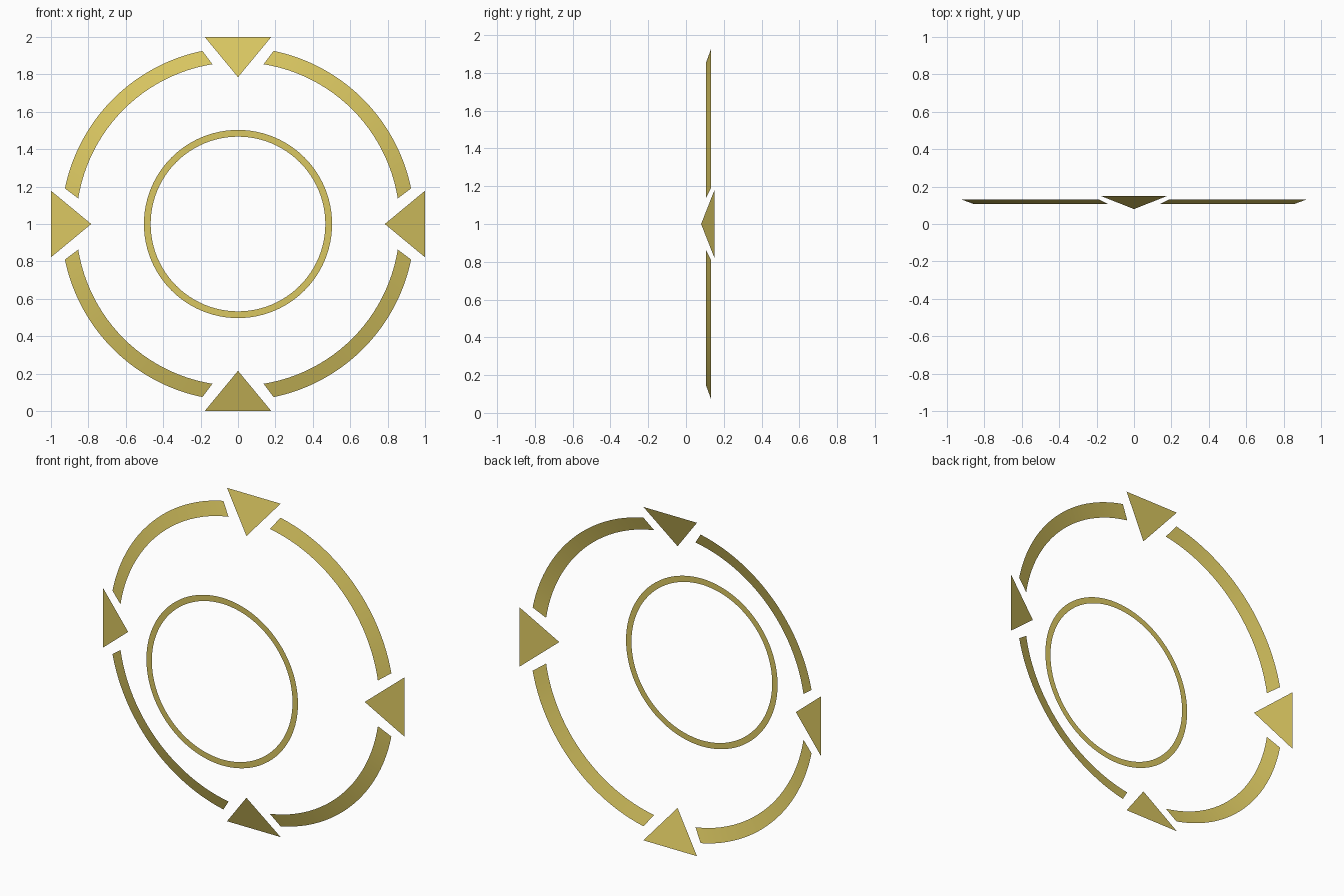
import bpy
import bmesh
from math import sin, cos, radians, pi

cube = bpy.data.objects.get("Cube")
if cube:
    bpy.data.objects.remove(cube, do_unlink=True)

gold = bpy.data.materials.new("gold")
gold.use_nodes = True
gold.diffuse_color = (0.70, 0.57, 0.12, 1)
gold.node_tree.nodes["Principled BSDF"].inputs["Base Color"].default_value = gold.diffuse_color


def dish_y(r):
    """Depth of the shallow cone that the outer parts lie on."""
    return 0.15 - (1 - r) * 0.326


def polar(r, angle, y):
    """Point at a clockwise angle from the top of the circle."""
    return (r * sin(angle), y, 1 + r * cos(angle))


def make_object(name, bm, smooth=False):
    # turn every sheet towards the front
    bm.normal_update()
    for f in bm.faces:
        if f.normal.y > 0:
            f.normal_flip()
    mesh = bpy.data.meshes.new(name)
    bm.to_mesh(mesh)
    bm.free()
    mesh.materials.append(gold)
    if smooth:
        mesh.shade_smooth()
    obj = bpy.data.objects.new(name, mesh)
    bpy.context.collection.objects.link(obj)


def make_band(name, inner, outer, inner_span, outer_span, steps, y_at):
    """Curved strip between two radii, each with its own start and end angle."""
    bm = bmesh.new()
    rows = []
    for i in range(steps + 1):
        t = i / steps
        a = inner_span[0] + t * (inner_span[1] - inner_span[0])
        b = outer_span[0] + t * (outer_span[1] - outer_span[0])
        rows.append((bm.verts.new(polar(inner, a, y_at(inner))),
                     bm.verts.new(polar(outer, b, y_at(outer)))))
    for (a, b), (c, d) in zip(rows, rows[1:]):
        bm.faces.new((a, b, d, c))
    bmesh.ops.remove_doubles(bm, verts=bm.verts, dist=0.0001)
    make_object(name, bm, smooth=True)


# Flat inner ring, set forward
full = (0, 2 * pi)
make_band("inner_ring", 0.467, 0.503, full, full, 96, lambda r: -0.15)

# Four inward arrowheads and the four tilted arcs between them
gap_in, gap_out = radians(9.1), radians(11.6)
for k, (side, quarter) in enumerate([("top", "upper_left"), ("left", "lower_left"),
                                     ("bottom", "lower_right"), ("right", "upper_right")]):
    turn = k * pi / 2
    bm = bmesh.new()
    ux, uz = sin(turn), cos(turn)
    corners = [(0.785, 0), (1, -0.178), (1, 0.178)]
    bm.faces.new([bm.verts.new((r * ux + w * uz, dish_y(r), 1 + r * uz - w * ux))
                  for r, w in corners])
    make_object(side + "_arrowhead", bm)

    end = turn + pi / 2
    make_band(quarter + "_arc", 0.865, 0.945, (turn + gap_in, end - gap_in),
              (turn + gap_out, end - gap_out), 24, dish_y)
